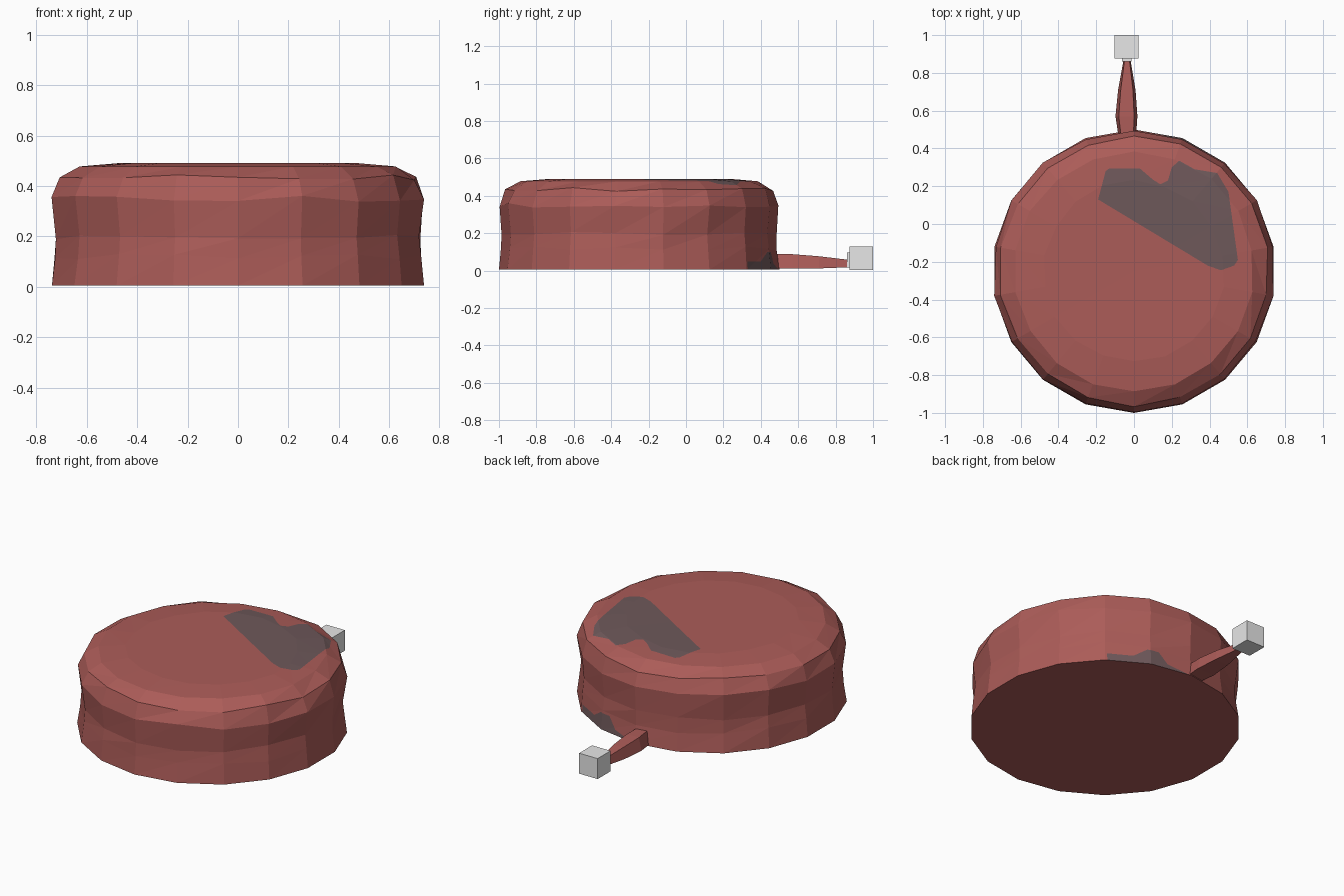
import bpy, bmesh, math, random
from mathutils import Vector

if "Cube" in bpy.data.objects:
    bpy.data.objects.remove(bpy.data.objects["Cube"])

random.seed(4)
CY = -0.25
SIDES = 18


def material(name, rgb):
    m = bpy.data.materials.new(name)
    m.diffuse_color = (*rgb, 1)
    m.use_nodes = True
    m.node_tree.nodes["Principled BSDF"].inputs["Base Color"].default_value = m.diffuse_color
    return m


RED = material("dusty red", (0.41, 0.107, 0.098))
SLATE = material("slate patch", (0.156, 0.098, 0.102))
GREY = material("light grey", (0.8, 0.8, 0.8))


def finish(bm, name, mats):
    bmesh.ops.recalc_face_normals(bm, faces=bm.faces)
    me = bpy.data.meshes.new(name)
    bm.to_mesh(me)
    bm.free()
    for m in mats:
        me.materials.append(m)
    ob = bpy.data.objects.new(name, me)
    bpy.context.collection.objects.link(ob)
    return ob


def inside(p, poly):
    hit = False
    for (x1, y1), (x2, y2) in zip(poly, poly[1:] + poly[:1]):
        if (y1 > p[1]) != (y2 > p[1]) and p[0] < (x2 - x1) * (p[1] - y1) / (y2 - y1) + x1:
            hit = not hit
    return hit


def paint(bm, poly, axis, pick):
    """Cut a polygon outline into the picked faces and colour its inside."""
    for a, b in zip(poly, poly[1:] + poly[:1]):
        d = (b[0] - a[0], b[1] - a[1])
        co, no = [0, 0, 0], [0, 0, 0]
        co[0], co[axis] = a
        no[0], no[axis] = -d[1], d[0]
        faces = [f for f in bm.faces if pick(f)]
        geom = set(faces)
        for f in faces:
            geom.update(f.edges)
            geom.update(f.verts)
        bmesh.ops.bisect_plane(bm, geom=list(geom), dist=1e-5,
                               plane_co=Vector(co), plane_no=Vector(no).normalized())
    for f in bm.faces:
        c = f.calc_center_median()
        if pick(f) and inside((c.x, c[axis]), poly):
            f.material_index = 1


# Body: round, slightly lumpy cushion with a rounded rim
bm = bmesh.new()
profile = [(0.75, 0.005), (0.738, 0.12), (0.732, 0.2), (0.748, 0.35),
           (0.715, 0.435), (0.635, 0.478), (0.48, 0.491)]
rings = []
for k, (r, z) in enumerate(profile):
    ring = []
    for i in range(SIDES):
        a = math.radians(90 + i * 360 / SIDES)
        j = 0 if k == 0 else random.uniform(-0.006, 0.004)
        dz = random.uniform(-0.012, 0.012) if 0 < k < 5 else 0
        ring.append(bm.verts.new(((r + j) * math.cos(a), CY + (r + j) * math.sin(a), z + dz)))
    rings.append(ring)
for lo, hi in zip(rings, rings[1:]):
    for i in range(SIDES):
        n = (i + 1) % SIDES
        bm.faces.new((lo[i], lo[n], hi[n]))
        bm.faces.new((lo[i], hi[n], hi[i]))
bm.faces.new(rings[0])
top = bm.verts.new((0, CY, 0.489))
for i in range(SIDES):
    bm.faces.new((rings[-1][i], rings[-1][(i + 1) % SIDES], top))
bmesh.ops.recalc_face_normals(bm, faces=bm.faces)

# Painted patch on the top
paint(bm, [(-0.19, 0.13), (-0.15, 0.28), (-0.13, 0.295), (0.03, 0.295), (0.1, 0.235),
           (0.14, 0.21), (0.18, 0.23), (0.2, 0.3), (0.24, 0.335), (0.32, 0.29),
           (0.44, 0.27), (0.5, 0.17), (0.55, -0.19), (0.53, -0.22), (0.46, -0.245),
           (0.39, -0.22)], 1,
      lambda f: f.calc_center_median().z > 0.4 and f.normal.z > 0.3)
# Painted patch low on the back
paint(bm, [(0.47, -0.01), (0.47, 0.05), (0.34, 0.05), (0.27, 0.1), (0.2, 0.1),
           (0.15, 0.035), (0.03, 0.008), (0.03, -0.01)], 2,
      lambda f: f.normal.y > 0.4 and f.calc_center_median().z < 0.22
      and f.calc_center_median().x > -0.02)
finish(bm, "cushion_body", [RED, SLATE])

# Tail: tapered strap, (y, x centre, half width, bottom, top)
bm = bmesh.new()
sections = [(0.45, -0.035, 0.045, 0.01, 0.09), (0.57, -0.04, 0.058, 0.012, 0.088),
            (0.71, -0.038, 0.046, 0.012, 0.077), (0.87, -0.037, 0.018, 0.018, 0.058)]
loops = []
for y, x, w, b, t in sections:
    loops.append([bm.verts.new(p) for p in (
        (x - w, y, b), (x + w, y, b), (x + w * 0.7, y, t), (x - w * 0.7, y, t))])
for p, q in zip(loops, loops[1:]):
    for i in range(4):
        n = (i + 1) % 4
        bm.faces.new((p[i], p[n], q[n], q[i]))
bm.faces.new(loops[0])
bm.faces.new(loops[-1])
finish(bm, "tail_strap", [RED])


# Grey end block and its small collar
def box(name, centre, size):
    bm = bmesh.new()
    bmesh.ops.create_cube(bm, size=1)
    for v in bm.verts:
        v.co = Vector(centre) + Vector([c * s for c, s in zip(v.co, size)])
    finish(bm, name, [GREY])


box("end_block", (-0.04, 0.9375, 0.067), (0.125, 0.125, 0.125))
box("end_collar", (-0.038, 0.87, 0.058), (0.05, 0.02, 0.08))
